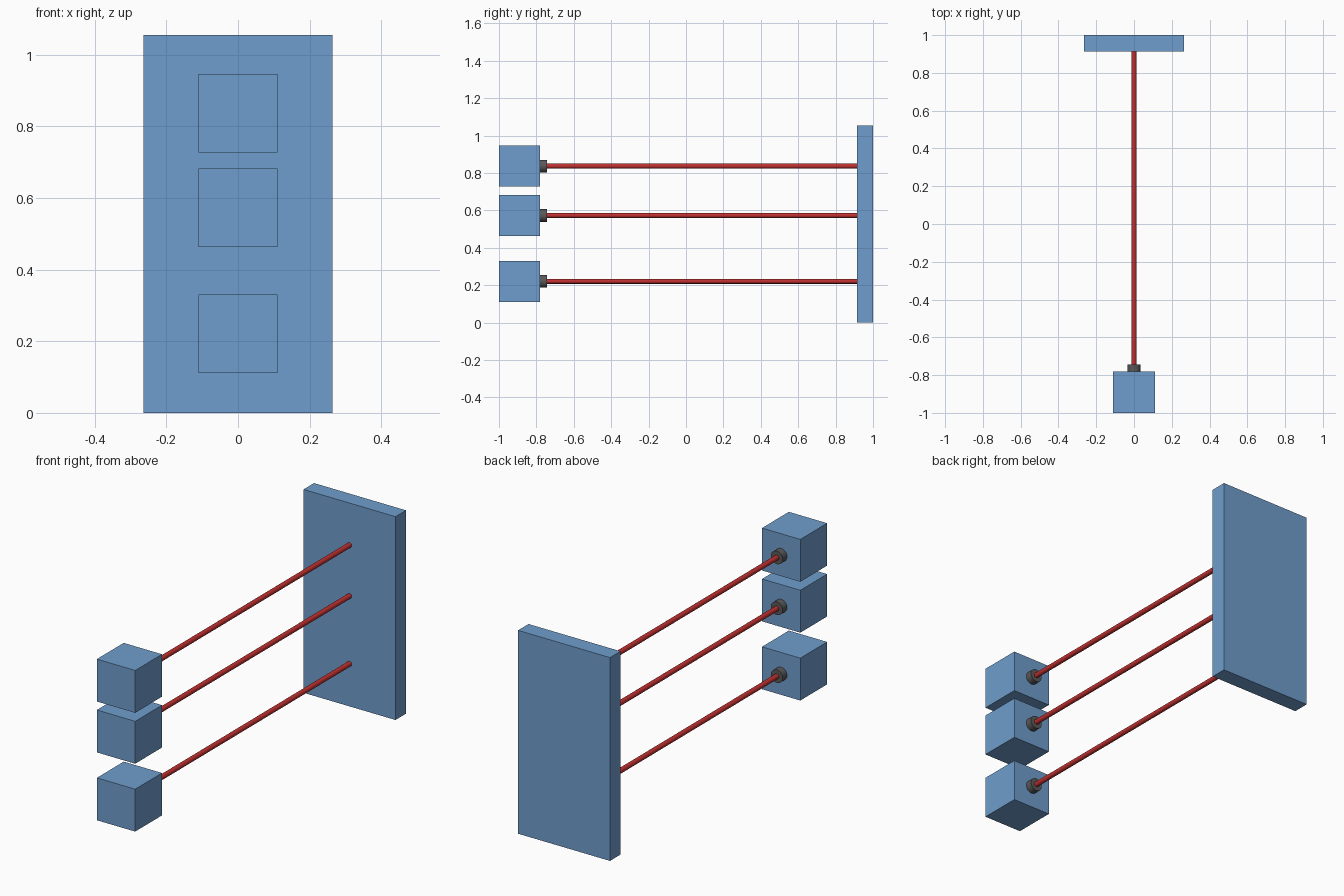
import bpy
import math

cube = bpy.data.objects.get("Cube")
if cube:
    bpy.data.objects.remove(cube, do_unlink=True)


def make_material(name, rgb):
    mat = bpy.data.materials.new(name)
    mat.use_nodes = True
    color = (*rgb, 1)
    mat.diffuse_color = color
    mat.node_tree.nodes["Principled BSDF"].inputs["Base Color"].default_value = color
    return mat


blue = make_material("soft blue", (0.16, 0.34, 0.61))
red = make_material("red", (0.53, 0.03, 0.03))
grey = make_material("dark grey", (0.10, 0.10, 0.10))


def box(name, size, location, mat):
    bpy.ops.mesh.primitive_cube_add(size=1, location=location)
    obj = bpy.context.object
    obj.name = name
    obj.scale = size
    bpy.ops.object.transform_apply(location=False, rotation=False, scale=True)
    obj.data.materials.append(mat)


def rod_along_y(name, radius, y_start, y_end, z, mat):
    bpy.ops.mesh.primitive_cylinder_add(
        vertices=24, radius=radius, depth=y_end - y_start,
        location=(0, (y_start + y_end) / 2, z), rotation=(math.pi / 2, 0, 0))
    obj = bpy.context.object
    obj.name = name
    obj.data.materials.append(mat)
    bpy.ops.object.shade_smooth_by_angle(angle=math.radians(30))


# Upright panel at the back
PANEL_FRONT = 0.914
PANEL_HEIGHT = 1.055
box("back_panel", (0.528, 1 - PANEL_FRONT, PANEL_HEIGHT),
    (0, (1 + PANEL_FRONT) / 2, PANEL_HEIGHT / 2), blue)

# Three blocks, each with a collar and a rod reaching the panel
BLOCK = 0.22
BLOCK_BACK = BLOCK - 1
for level, z in (("upper", 0.837), ("middle", 0.573), ("lower", 0.221)):
    box(level + "_block", (BLOCK, BLOCK, BLOCK), (0, BLOCK / 2 - 1, z), blue)
    rod_along_y(level + "_collar", 0.034, BLOCK_BACK, BLOCK_BACK + 0.036, z, grey)
    rod_along_y(level + "_rod", 0.013, BLOCK_BACK + 0.01, PANEL_FRONT + 0.01, z, red)
